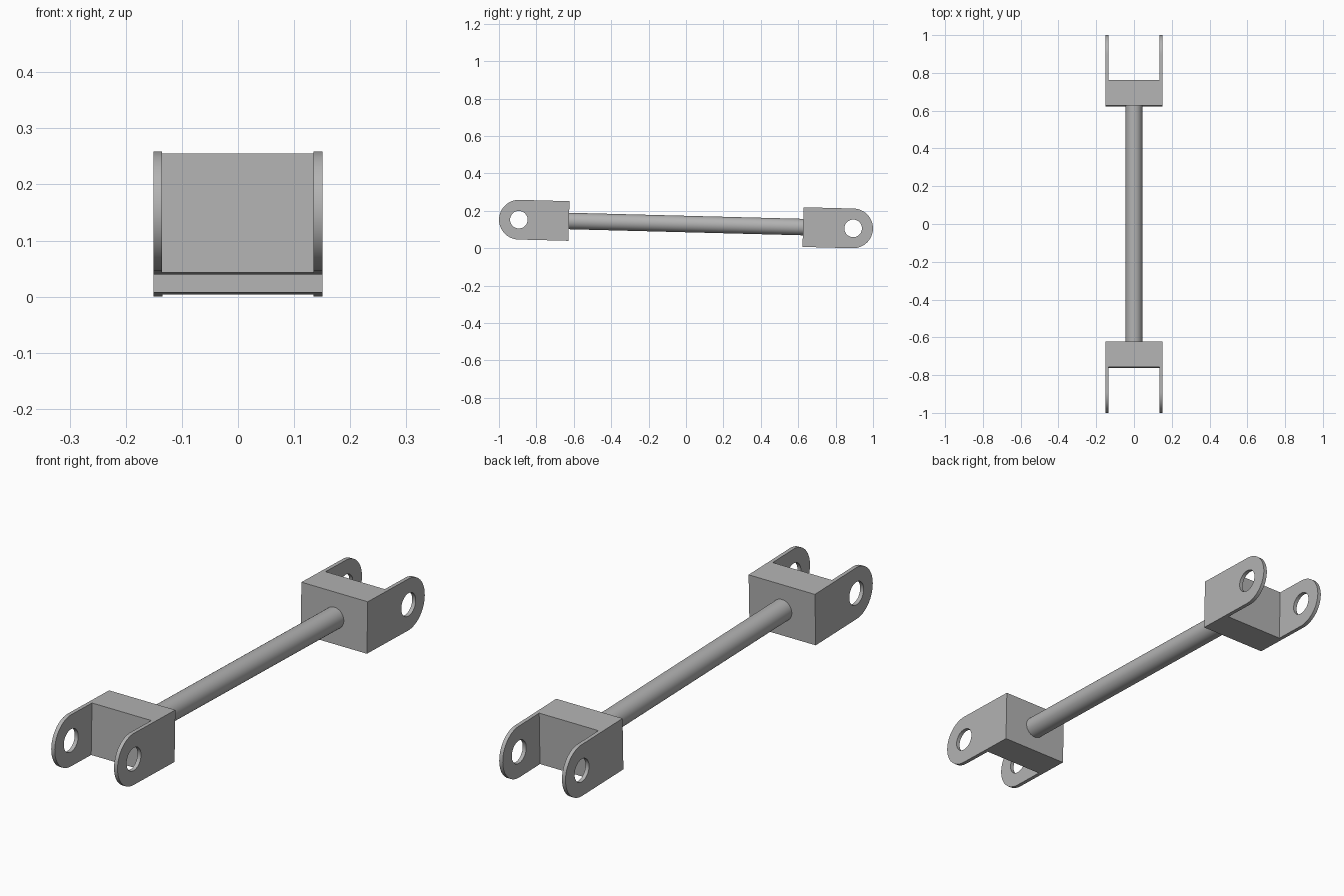
import bpy
import bmesh
from math import atan, cos, sin, pi
from mathutils import Matrix, Vector

if "Cube" in bpy.data.objects:
    bpy.data.objects.remove(bpy.data.objects["Cube"], do_unlink=True)

TILT = Matrix.Translation((0, 0, 0.1293)) @ Matrix.Rotation(-atan(0.026), 4, "X")
WIDTH, INNER = 0.151, 0.135        # half widths outside and between the ears
RADIUS, HOLE = 0.106, 0.047        # ear rounding and pin hole
PIN, FACE, SLOT = 0.894, 0.626, 0.76   # distances along the rod axis

grey = bpy.data.materials.new("plain grey")
grey.use_nodes = True
colour = (0.45, 0.45, 0.45, 1)
grey.diffuse_color = colour
grey.node_tree.nodes["Principled BSDF"].inputs["Base Color"].default_value = colour


def extrude_profile(name, points, half_width):
    """Solid from a (y, z) outline, extruded across x."""
    bm = bmesh.new()
    face = bm.faces.new([bm.verts.new((-half_width, y, z)) for y, z in points])
    new = bmesh.ops.extrude_face_region(bm, geom=[face])["geom"]
    moved = [g for g in new if isinstance(g, bmesh.types.BMVert)]
    bmesh.ops.translate(bm, verts=moved, vec=Vector((2 * half_width, 0, 0)))
    bmesh.ops.recalc_face_normals(bm, faces=bm.faces)
    mesh = bpy.data.meshes.new(name)
    bm.to_mesh(mesh)
    bm.free()
    obj = bpy.data.objects.new(name, mesh)
    bpy.context.collection.objects.link(obj)
    mesh.materials.append(grey)
    return obj


def arc(y, radius, start, end, steps):
    angles = [start + (end - start) * i / steps for i in range(steps + 1)]
    return [(y + radius * cos(a), radius * sin(a)) for a in angles]


def smooth(obj):
    bpy.ops.object.select_all(action="DESELECT")
    obj.select_set(True)
    bpy.context.view_layer.objects.active = obj
    bpy.ops.object.shade_smooth_by_angle(angle=pi / 6)


def clevis(name, turn):
    """Fork: solid block with two rounded, drilled ears."""
    outline = [(FACE, -RADIUS)] + arc(PIN, RADIUS, -pi / 2, pi / 2, 32) + [(FACE, RADIUS)]
    fork = extrude_profile(name, outline, WIDTH)
    gap = [(SLOT, -1), (2, -1), (2, 1), (SLOT, 1)]
    cutters = [extrude_profile("slot_cutter", gap, INNER),
               extrude_profile("pin_cutter", arc(PIN, HOLE, 0, 2 * pi, 40)[:-1], 1)]
    for cutter in cutters:
        cutter.hide_render = True
        mod = fork.modifiers.new("cut", "BOOLEAN")
        mod.operation = "DIFFERENCE"
        mod.solver = "EXACT"
        mod.object = cutter
        bpy.context.view_layer.objects.active = fork
        bpy.ops.object.modifier_apply(modifier=mod.name)
    for cutter in cutters:
        bpy.data.objects.remove(cutter, do_unlink=True)
    fork.matrix_world = TILT @ Matrix.Rotation(turn, 4, "Z")
    smooth(fork)


# Forks at both ends
clevis("rear_clevis", 0)
clevis("front_clevis", pi)

# Connecting rod, let slightly into both blocks
bpy.ops.mesh.primitive_cylinder_add(vertices=48, radius=0.044, depth=2 * FACE + 0.02)
rod = bpy.context.object
rod.name = "rod"
rod.data.materials.append(grey)
rod.matrix_world = TILT @ Matrix.Rotation(pi / 2, 4, "X")
smooth(rod)
